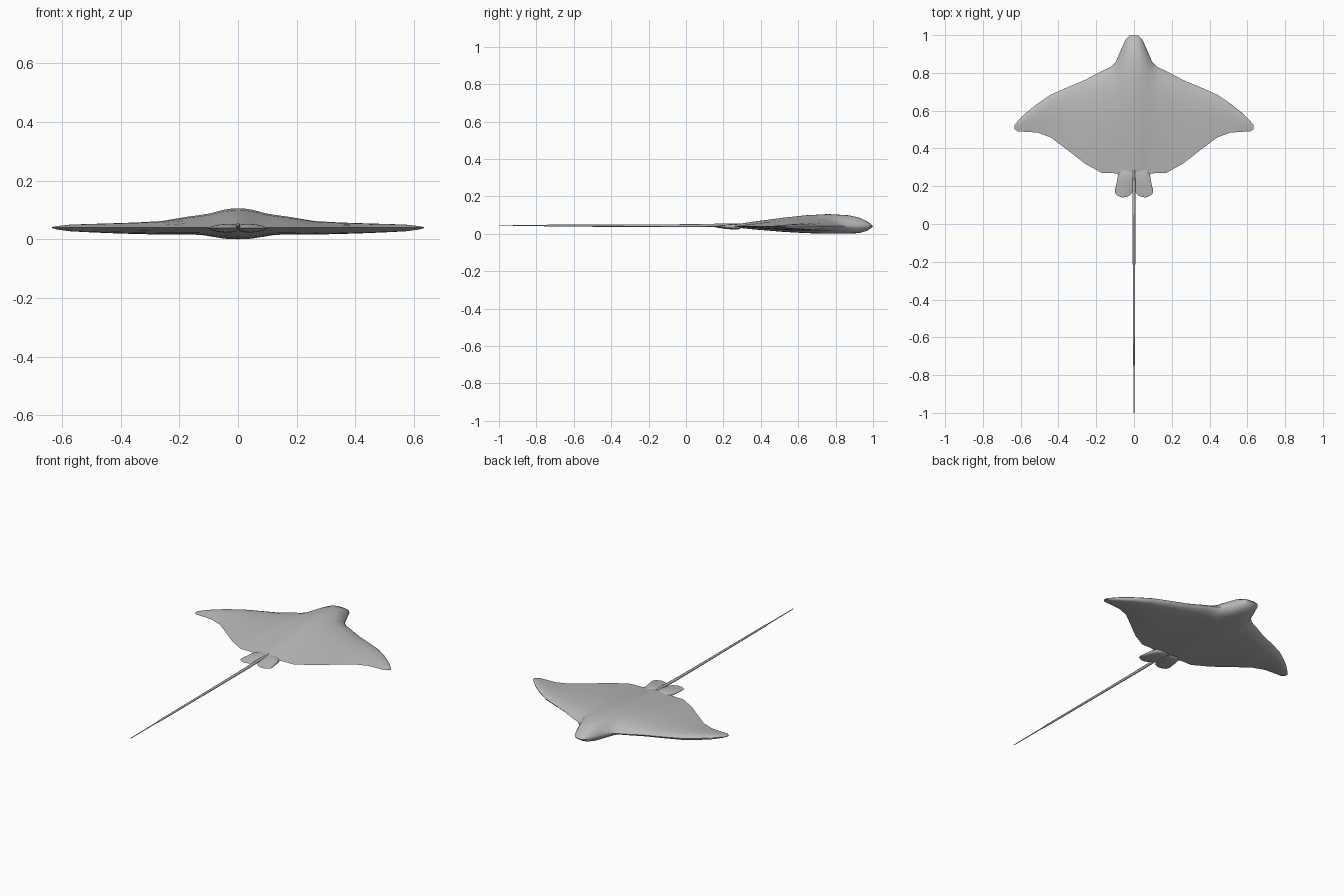
import bpy
import bmesh
import math

default = bpy.data.objects.get("Cube")
if default:
    bpy.data.objects.remove(default, do_unlink=True)

GREY = (0.5, 0.5, 0.5, 1.0)
skin = bpy.data.materials.new("grey skin")
skin.use_nodes = True
skin.diffuse_color = GREY
skin.node_tree.nodes["Principled BSDF"].inputs["Base Color"].default_value = GREY

# Chordwise shape: (fraction from leading edge, upper rise, lower drop)
CHORD = [(0, 0, 0), (.015, .2, .28), (.04, .4, .6), (.09, .7, .9), (.16, .9, 1),
         (.3, 1, 1), (.45, .9, .92), (.6, .7, .75), (.8, .38, .42), (1, 0, 0)]


def loft(name, rings):
    """Skin a list of equal-length point rings and cap both ends."""
    bm = bmesh.new()
    loops = [[bm.verts.new(p) for p in ring] for ring in rings]
    for a, b in zip(loops, loops[1:]):
        for i in range(len(a)):
            j = (i + 1) % len(a)
            bm.faces.new((a[i], a[j], b[j], b[i]))
    bm.faces.new(loops[0])
    bm.faces.new(loops[-1])
    bmesh.ops.recalc_face_normals(bm, faces=bm.faces[:])
    mesh = bpy.data.meshes.new(name)
    bm.to_mesh(mesh)
    bm.free()
    mesh.materials.append(skin)
    obj = bpy.data.objects.new(name, mesh)
    bpy.context.collection.objects.link(obj)
    bpy.ops.object.select_all(action='DESELECT')
    obj.select_set(True)
    bpy.context.view_layer.objects.active = obj
    bpy.ops.object.shade_smooth_by_angle(angle=math.radians(50))
    return obj


def foil(x, lead, trail, rise, drop, mid=.04):
    """Closed chordwise section of a wing or fin."""
    chord = lead - trail
    upper = [(x, lead - u * chord, mid + rise * up) for u, up, _ in CHORD]
    lower = [(x, lead - u * chord, mid - drop * dn) for u, _, dn in CHORD[1:-1]]
    return upper + lower[::-1]


# Body and wings: half-span stations x, leading y, trailing y, rise, drop
HALF = [(0, 1, .2, .065, .04), (.025, .997, .21, .064, .039),
        (.045, .975, .23, .061, .038), (.07, .92, .255, .055, .034),
        (.095, .86, .268, .048, .03), (.125, .83, .27, .043, .025),
        (.17, .81, .27, .037, .024), (.26, .762, .32, .022, .024),
        (.35, .725, .39, .017, .022), (.44, .685, .458, .014, .019),
        (.51, .638, .484, .012, .016), (.57, .59, .488, .01, .013),
        (.615, .545, .49, .005, .007), (.633, .525, .502, .002, .002)]
stations = [(-s[0], *s[1:]) for s in HALF[:0:-1]] + HALF
loft("body_and_wings", [foil(*s) for s in stations])

# Paired pelvic fins
FIN = [(.004, .3, .175, .012, .01), (.02, .3, .152, .014, .014),
       (.045, .3, .142, .014, .015), (.065, .295, .141, .012, .013),
       (.083, .27, .148, .008, .009), (.094, .205, .155, .004, .005),
       (.1, .185, .165, .001, .001)]
for side, sign in (("left", 1), ("right", -1)):
    loft(side + "_pelvic_fin", [foil(sign * s[0], *s[1:], mid=.038) for s in FIN])

# Whip tail: y, height, radius
TAIL = [(.34, .05, .004), (.22, .047, .008), (.1, .044, .008), (-.1, .043, .007),
        (-.4, .043, .006), (-.74, .043, .005), (-.76, .043, .003), (-1, .043, .002)]
SIDES = 8
loft("tail", [[(r * math.cos(k * math.tau / SIDES), y, z + r * math.sin(k * math.tau / SIDES))
               for k in range(SIDES)] for y, z, r in TAIL])
